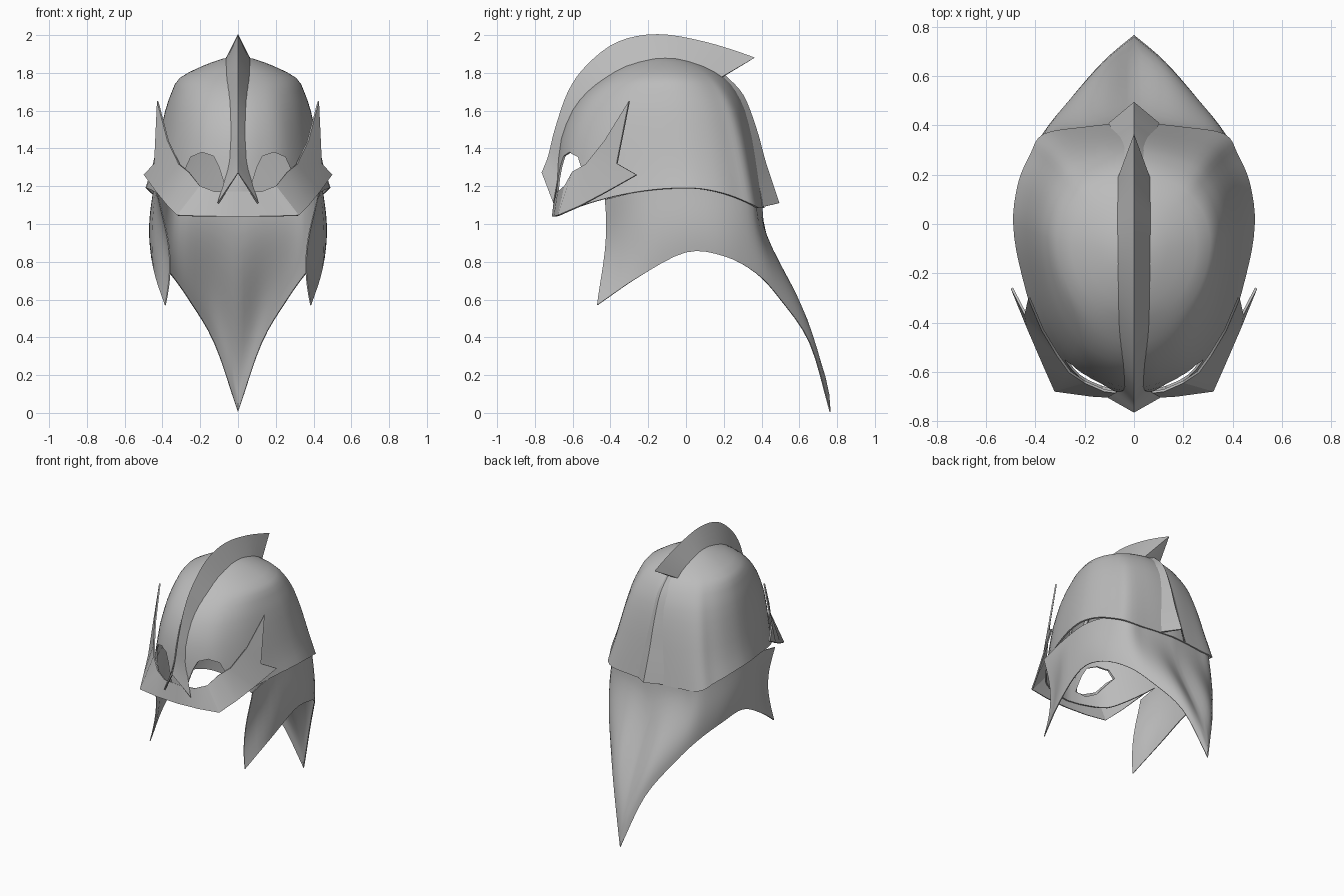
import bpy, bmesh, math
from mathutils import Vector

cube = bpy.data.objects.get("Cube")
if cube:
    bpy.data.objects.remove(cube, do_unlink=True)

steel = bpy.data.materials.new("grey_steel")
steel.use_nodes = True
GREY = (0.5, 0.5, 0.5, 1)
steel.diffuse_color = GREY
steel.node_tree.nodes["Principled BSDF"].inputs["Base Color"].default_value = GREY


def spline(points, steps):
    """Smooth curve through points of any dimension."""
    pts = [Vector(p) for p in points]
    pts = [2 * pts[0] - pts[1]] + pts + [2 * pts[-1] - pts[-2]]
    out = []
    for a, b, c, d in zip(pts, pts[1:], pts[2:], pts[3:]):
        for i in range(steps):
            t = i / steps
            out.append((2 * b + (c - a) * t + (2 * a - 5 * b + 4 * c - d) * t * t
                        + (3 * b - 3 * c + d - a) * t ** 3) / 2)
    return out + [pts[-2]]


def make_object(name, verts, faces):
    mesh = bpy.data.meshes.new(name)
    bm = bmesh.new()
    vs = [bm.verts.new(v) for v in verts]
    for f in faces:
        bm.faces.new([vs[i] for i in f])
    bmesh.ops.remove_doubles(bm, verts=bm.verts, dist=0.0005)
    bmesh.ops.recalc_face_normals(bm, faces=bm.faces)
    bm.to_mesh(mesh)
    bm.free()
    obj = bpy.data.objects.new(name, mesh)
    bpy.context.collection.objects.link(obj)
    mesh.materials.append(steel)
    return obj


def grid(rows):
    """Vertices and quads joining rows of equal length."""
    n = len(rows[0])
    verts = [p for row in rows for p in row]
    faces = [(r * n + c, r * n + c + 1, (r + 1) * n + c + 1, (r + 1) * n + c)
             for r in range(len(rows) - 1) for c in range(n - 1)]
    return verts, faces


def finish(obj, cutter=None, angle=35, thickness=0.01):
    """Mirror, thicken, optionally cut, then shade."""
    mirror = obj.modifiers.new("mirror", 'MIRROR')
    mirror.merge_threshold = 0.002
    shell = obj.modifiers.new("thickness", 'SOLIDIFY')
    shell.thickness, shell.offset = thickness, 0
    if cutter:
        cut = obj.modifiers.new("cut", 'BOOLEAN')
        cut.operation, cut.solver, cut.object = 'DIFFERENCE', 'EXACT', cutter
    bpy.ops.object.select_all(action='DESELECT')
    obj.select_set(True)
    bpy.context.view_layer.objects.active = obj
    for m in list(obj.modifiers):
        bpy.ops.object.modifier_apply(modifier=m.name)
    bpy.ops.object.shade_smooth_by_angle(angle=math.radians(angle))


# Eye cutter, one prism per side
eye = [(.06, 1.17), (.1, 1.3), (.13, 1.36), (.19, 1.38), (.25, 1.355),
       (.28, 1.29), (.2, 1.18), (.13, 1.15)]
n = len(eye)
verts, faces = [], []
for side in (-1, 1):
    k = len(verts)
    verts += [(side * x, y, z) for y in (-.9, -.35) for x, z in eye]
    faces += [range(k, k + n), range(k + n, k + 2 * n)]
    faces += [(k + i, k + (i + 1) % n, k + n + (i + 1) % n, k + n + i) for i in range(n)]
cutter = make_object("eye_cutter", verts, faces)
cutter.hide_render = True

# Dome: half plan outline scaled through the levels, rounder towards the top
plan = spline([(0, -1), (.25, -.965), (.55, -.86), (.78, -.62), (.92, -.32), (1, 0),
               (.96, .4), (.86, .68), (.75, .88), (.4, .95), (0, 1)], 4)
levels = spline([(1.19, .485, -.69, .41), (1.3, .45, -.685, .385), (1.45, .415, -.66, .35),
                 (1.6, .38, -.6, .31), (1.7, .345, -.52, .26), (1.77, .305, -.43, .2),
                 (1.83, .19, -.33, .1), (1.87, .08, -.2, -.02), (1.88, 0, -.12, -.12)], 2)
rows = []
for i, (z, w, front, back) in enumerate(levels):
    height = i / (len(levels) - 1)
    mid = -.12 * height
    row = []
    for p in plan:
        px, py = p.lerp(p.normalized(), min(1, 1.4 * height))
        y = mid + py * (mid - front if py < 0 else back - mid)
        dip = .1 * (y / (.57 if y < 0 else .37)) ** 2
        fade = max(0, 1 - i / 4)
        row.append((px * w, y, z - min(dip, .105) * fade))
    rows.append(row)
finish(make_object("dome", *grid(rows)), cutter)
bpy.data.objects.remove(cutter, do_unlink=True)


def ridge(name, sections):
    """Roof-shaped strip; each section is ridge y, z, base y, z and half width."""
    rows = [[(0, ry, rz), (w, by, bz)] for ry, rz, by, bz, w in spline(sections, 4)]
    verts, faces = grid(rows)
    verts.append((0, *rows[0][1][1:]))
    faces.append((0, 1, len(verts) - 1))
    finish(make_object(name, verts, faces), angle=30)


# Crest running down into the forked nose guard
ridge("crest", [(.36, 1.88, .18, 1.775, .063), (.1, 1.96, .04, 1.85, .063),
                (-.15, 2, -.12, 1.87, .063), (-.36, 1.96, -.3, 1.83, .062),
                (-.52, 1.84, -.45, 1.74, .058), (-.62, 1.7, -.57, 1.6, .05),
                (-.69, 1.5, -.64, 1.45, .046), (-.725, 1.36, -.67, 1.28, .055),
                (-.76, 1.27, -.7, 1.11, .105)])

# Raised spine on the back
ridge("back_spine", [(.2, 1.79, .18, 1.77, .04), (.3, 1.68, .265, 1.67, .05),
                     (.37, 1.5, .32, 1.5, .065), (.42, 1.32, .365, 1.3, .08),
                     (.49, 1.11, .405, 1.09, .1)])

# Face plate with swept wing and rear point
lower = [(0, -.705, 1.04), (.17, -.695, 1.04), (.32, -.675, 1.045), (.37, -.56, 1.095),
         (.43, -.42, 1.17), (.495, -.26, 1.26)]
upper = [(0, -.69, 1.17), (.12, -.675, 1.17), (.2, -.64, 1.2), (.26, -.6, 1.275),
         (.31, -.53, 1.315), (.44, -.365, 1.32)]
verts, faces = grid([lower, upper])
k = len(verts)
verts += [(.37, -.43, 1.44), (.425, -.3, 1.65)]
faces += [(k - 2, k - 1, k), (k, k - 1, k + 1)]
finish(make_object("face_plate", verts, faces), angle=25)

# Neck guard hanging from the rim, pinched at the front, with a long rear point
top = spline([(.42, -.43, 1.13), (.43, -.25, 1.17), (.445, 0, 1.19), (.42, .2, 1.17),
              (.35, .35, 1.12), (.24, .375, 1.11), (.12, .39, 1.11), (0, .4, 1.11)], 4)
hem = spline([(.385, -.47, .57), (.435, -.25, .72), (.46, 0, .85), (.44, .2, .83),
              (.36, .37, .74), (.26, .5, .6), (.125, .655, .37), (0, .763, .005)], 4)
rows = []
for i in range(13):
    s = i / 12
    ease = s * s * (3 - 2 * s)
    wave = math.sin(math.pi * s)
    row = []
    for a, b in zip(top, hem):
        p = a.lerp(b, ease)
        pinch = min(1, max(0, (-.2 - p.y) / .22))
        p.x *= 1 + (.03 - .13 * pinch) * wave
        p.y += .02 * pinch * wave
        p.z = a.z + (b.z - a.z) * s
        row.append(p)
    rows.append(row)
finish(make_object("neck_guard", *grid(rows)), thickness=0.006)
